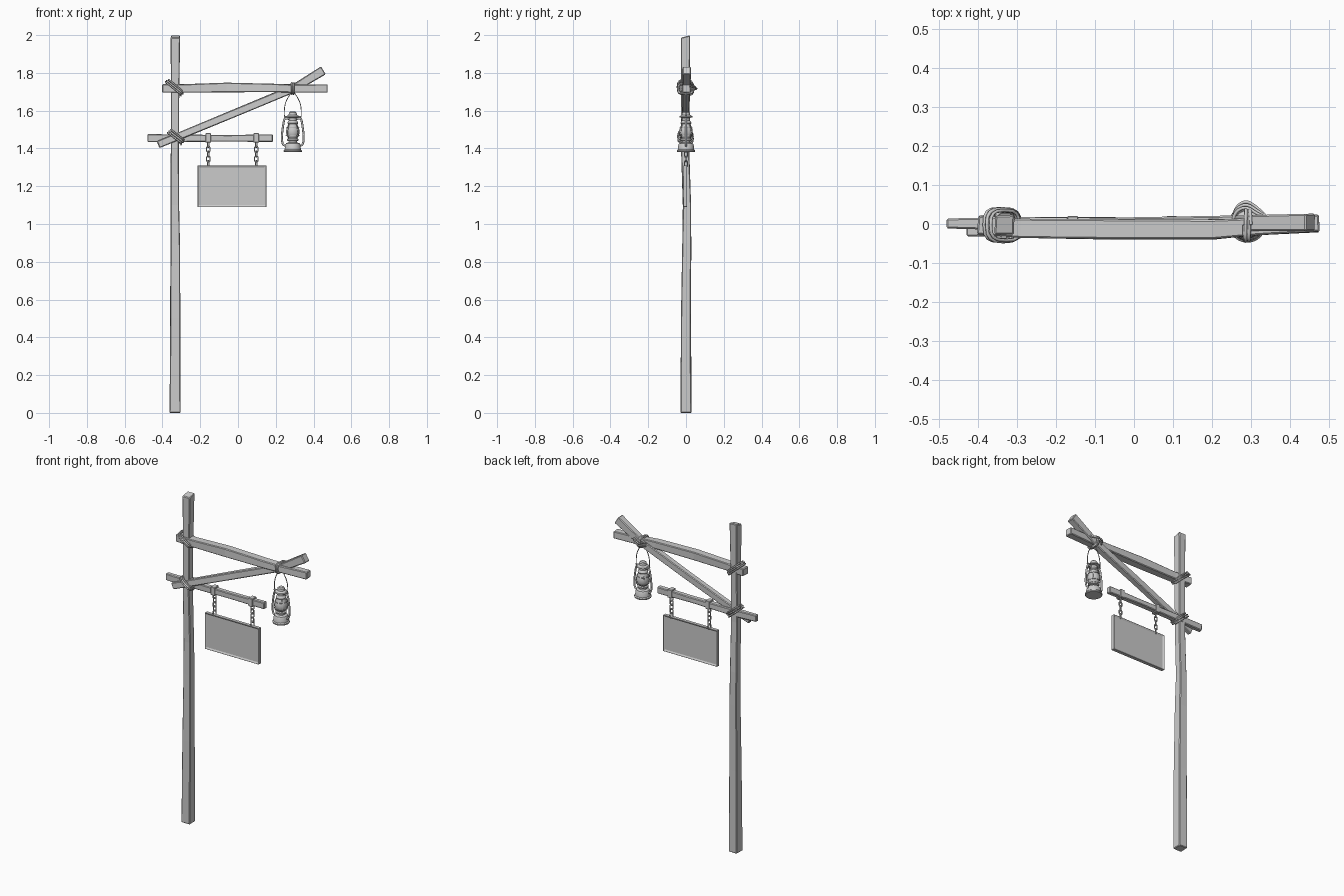
import bpy, bmesh, math, random
from mathutils import Vector

if "Cube" in bpy.data.objects:
    bpy.data.objects.remove(bpy.data.objects["Cube"])
random.seed(4)


def finish(bm, name, smooth=None):
    bmesh.ops.recalc_face_normals(bm, faces=bm.faces)
    me = bpy.data.meshes.new(name)
    bm.to_mesh(me)
    bm.free()
    ob = bpy.data.objects.new(name, me)
    bpy.context.collection.objects.link(ob)
    if smooth:
        bpy.ops.object.select_all(action='DESELECT')
        ob.select_set(True)
        bpy.context.view_layer.objects.active = ob
        bpy.ops.object.shade_smooth_by_angle(angle=math.radians(smooth))
    return ob


def bevel(ob, width):
    m = ob.modifiers.new("bevel", 'BEVEL')
    m.width, m.segments, m.limit_method = width, 1, 'ANGLE'
    m.angle_limit = math.radians(40)


def timber(name, secs, ref, tilt=0.0):
    """Rough squared pole; secs = (x, y, z, half along ref, half across)."""
    bm = bmesh.new()
    pts = [Vector(s[:3]) for s in secs]
    rings = []
    for i, s in enumerate(secs):
        t = (pts[min(i + 1, len(pts) - 1)] - pts[max(i - 1, 0)]).normalized()
        u = Vector(ref)
        u = (u - t * u.dot(t)).normalized()
        v = t.cross(u)
        ring = []
        for a, b in ((-1, -1), (1, -1), (1, 1), (-1, 1)):
            j = [random.uniform(-.0015, .0015) for _ in range(2)]
            ring.append(bm.verts.new(pts[i] + u * (a * s[3] + j[0]) + v * (b * s[4] + j[1])))
        rings.append(ring)
    for p, q in zip(rings, rings[1:]):
        for k in range(4):
            bm.faces.new((p[k], p[(k + 1) % 4], q[(k + 1) % 4], q[k]))
    bm.faces.new(rings[0])
    bm.faces.new(rings[-1])
    for v in rings[-1]:
        v.co.z += v.co.y * tilt
    bevel(finish(bm, name), .004)


def box(name, c, size, bev=.002, inset=None):
    bm = bmesh.new()
    bmesh.ops.create_cube(bm, size=1)
    for v in bm.verts:
        v.co = Vector([v.co[i] * size[i] + c[i] for i in range(3)])
    if inset:
        bm.normal_update()
        faces = [f for f in bm.faces if abs(f.normal.y) > .9]
        bmesh.ops.inset_individual(bm, faces=faces, thickness=inset[0])
        for f in faces:
            for v in f.verts:
                v.co.y -= math.copysign(inset[1], v.co.y - c[1])
    bevel(finish(bm, name), bev)


def tube(name, pts, r, cyclic=False, kind='POLY', res=1):
    cu = bpy.data.curves.new(name, 'CURVE')
    cu.dimensions = '3D'
    cu.bevel_depth, cu.bevel_resolution, cu.use_fill_caps = r, res, True
    sp = cu.splines.new(kind)
    sp.points.add(len(pts) - 1)
    for p, q in zip(sp.points, pts):
        p.co = (*q, 1)
    sp.use_cyclic_u = cyclic
    if kind == 'NURBS':
        sp.order_u, sp.use_endpoint_u, sp.resolution_u = 3, True, 5
    ob = bpy.data.objects.new(name, cu)
    bpy.context.collection.objects.link(ob)
    bpy.ops.object.select_all(action='DESELECT')
    ob.select_set(True)
    bpy.context.view_layer.objects.active = ob
    bpy.ops.object.convert(target='MESH')


def lathe(name, prof, c, n=24):
    bm = bmesh.new()
    rings = [[bm.verts.new((c[0] + r * math.cos(k * math.tau / n), c[1] + r * math.sin(k * math.tau / n), z))
              for k in range(n)] for r, z in prof]
    for p, q in zip(rings, rings[1:]):
        for k in range(n):
            bm.faces.new((p[k], p[(k + 1) % n], q[(k + 1) % n], q[k]))
    bm.faces.new(rings[0])
    bm.faces.new(rings[-1])
    finish(bm, name, 35)


def lashing(name, c, d, a, b, turns, spread, r=.0045):
    """Rope coil whose loops lie in the plane of direction d and the y axis."""
    c, d = Vector(c), Vector(d).normalized()
    y = Vector((0, 1, 0))
    n = d.cross(y)
    pts = []
    steps = turns * 16
    for i in range(steps + 1):
        t = i / 16 * math.tau
        cs, sn = math.cos(t), math.sin(t)
        w = 1 + .06 * math.sin(t * .37 + 1)
        pts.append(c + d * (a * w * math.copysign(abs(cs) ** .65, cs))
                   + y * (b * w * math.copysign(abs(sn) ** .65, sn))
                   + n * (spread * (2 * i / steps - 1) + .003 * math.sin(t * .5)))
    tube(name, pts, r)


# Timber frame
timber("post", [(-.333, 0, 0, .029, .028), (-.332, 0, .5, .027, .026), (-.333, .004, .9, .025, .023),
                (-.335, .006, 1.1, .023, .022), (-.335, -.005, 1.4, .022, .021),
                (-.333, -.003, 1.7, .022, .023), (-.331, -.002, 1.993, .025, .025)], (1, 0, 0), .25)
timber("top_beam", [(-.40, -.002, 1.718, .024, .022), (-.29, -.011, 1.718, .024, .022),
                    (-.06, -.014, 1.722, .025, .025), (.2, -.014, 1.72, .025, .021),
                    (.3, -.007, 1.717, .022, .021), (.474, .002, 1.718, .022, .022)], (0, 1, 0))
timber("brace", [(-.423, -.018, 1.421, .013, .019), (-.3, -.012, 1.47, .018, .02), (0, -.001, 1.594, .019, .02),
                 (.29, .003, 1.715, .02, .02), (.452, .003, 1.813, .022, .024)], (0, 1, 0))
timber("lower_beam", [(-.48, .001, 1.455, .012, .02), (-.33, .001, 1.453, .016, .02),
                      (-.05, 0, 1.455, .016, .017), (.185, 0, 1.454, .015, .02)], (0, 1, 0))

# Rope lashings
lashing("upper_post_rope", (-.337, -.003, 1.723), (.085, 0, -.07), .052, .04, 5, .012)
lashing("lower_post_rope", (-.33, -.003, 1.461), (.07, 0, -.055), .045, .038, 5, .014)
lashing("beam_end_rope", (.29, -.002, 1.717), (0, 0, 1), .028, .04, 4, .009)
for i, k in enumerate((0, .008, .016)):
    tube("loose_rope_%d" % i, [(.255, .01, 1.705 + k), (.255, .036 - k * .5, 1.708 + k), (.285, .062 - k, 1.717 + k),
                               (.318, .04 - k, 1.722 + k), (.345, .012, 1.735 + k * .5)], .0045, kind='NURBS')

# Hanging sign board
box("sign_board", (-.032, -.004, 1.2), (.364, .022, .22), .0015, (.015, .006))

# Straps and chains
for side, x in (("left", -.157), ("right", .097)):
    box(side + "_strap", (x, 0, 1.456), (.028, .04, .05))
    for i in range(5):
        z = 1.421 - i * .0255
        pts = []
        for k in range(12):
            t = (k + .5) * math.tau / 12
            w, h = .009 * math.cos(t), .009 * math.sin(t) + math.copysign(.0075, math.sin(t))
            pts.append((x + w, 0, z + h) if i % 2 else (x + w * .5, w * .87, z + h))
        tube("%s_chain_link_%d" % (side, i), pts, .0032, True)

# Lantern body
L = (.29, 0)
lathe("lantern_base", [(.045, 1.38), (.048, 1.383), (.048, 1.389), (.043, 1.394), (.041, 1.417),
                       (.036, 1.427), (.022, 1.432), (.02, 1.445)], L)
lathe("lantern_burner", [(.02, 1.438), (.031, 1.442), (.031, 1.449), (.024, 1.455)], L)
lathe("lantern_globe", [(.022, 1.45), (.031, 1.465), (.036, 1.483), (.034, 1.502), (.027, 1.52), (.023, 1.535)], L)
lathe("lantern_chimney", [(.026, 1.53), (.029, 1.535), (.026, 1.542), (.02, 1.548), (.02, 1.562), (.036, 1.564),
                          (.034, 1.57), (.022, 1.578), (.02, 1.59), (.014, 1.596)], L)

# Guard rings and crossed wires around the globe
for i, (z, r) in enumerate(((1.467, .036), (1.51, .034))):
    tube("guard_ring_%d" % i, [(L[0] + r * math.cos(k * math.tau / 20), r * math.sin(k * math.tau / 20), z)
                               for k in range(20)], .0018, True)
for i in range(4):
    a = math.pi / 4 + i * math.pi / 2
    tube("guard_wire_%d" % i, [(L[0] + r * math.cos(a), r * math.sin(a), z) for r, z in
                               ((.026, 1.448), (.036, 1.465), (.039, 1.485), (.034, 1.512), (.024, 1.535))], .0016)

# Side tubes, handle ears
for name, s in (("left", -1), ("right", 1)):
    tube(name + "_side_tube", [(L[0] + s * x, 0, z) for x, z in
                               ((.034, 1.412), (.05, 1.416), (.058, 1.44), (.057, 1.48), (.05, 1.53),
                                (.045, 1.556), (.034, 1.56), (.017, 1.556))], .0055, kind='NURBS', res=2)
    tube(name + "_handle_ear", [(L[0] + s * .03, 0, 1.568), (L[0] + s * .047, 0, 1.568)], .005)

# Wire handle hung over the beam end
half = [(.044, 1.565), (.046, 1.60), (.04, 1.64), (.024, 1.672), (.012, 1.69), (.004, 1.703)]
tube("wire_handle", [(L[0] - x, 0, z) for x, z in half] + [(L[0] + x, 0, z) for x, z in half[::-1]],
     .0024, kind='NURBS')
